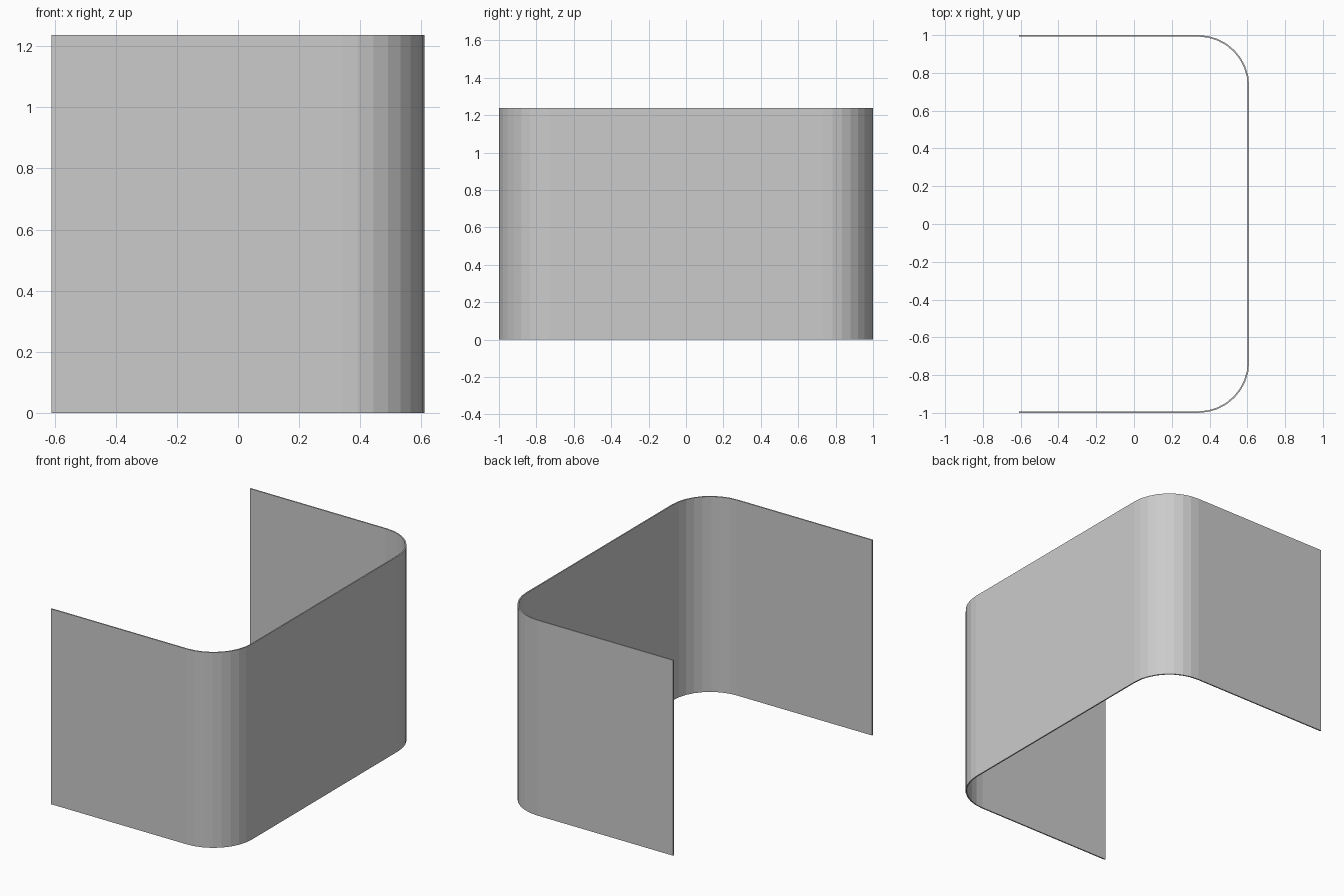
import bpy, bmesh
from math import sin, cos, pi

if "Cube" in bpy.data.objects:
    bpy.data.objects.remove(bpy.data.objects["Cube"])

HX, HY, HEIGHT = 0.61, 1.0, 1.237      # half width, half depth, height
RADIUS, WALL, SEGMENTS = 0.27, 0.008, 8


def u_profile(inset):
    """Open U outline, from the front-left end round to the back-left end."""
    r = RADIUS - inset
    cx, cy = HX - RADIUS, HY - RADIUS
    arc = [(cx + r * sin(i * pi / 2 / SEGMENTS), -cy - r * cos(i * pi / 2 / SEGMENTS))
           for i in range(SEGMENTS + 1)]
    half = [(-HX, -HY + inset)] + arc
    return half + [(x, -y) for x, y in reversed(half)]


# Thin bent panel: quad strip between outer and inner outlines, extruded up
bm = bmesh.new()
outer = [bm.verts.new((x, y, 0)) for x, y in u_profile(0)]
inner = [bm.verts.new((x, y, 0)) for x, y in u_profile(WALL)]
for i in range(len(outer) - 1):
    bm.faces.new((outer[i], outer[i + 1], inner[i + 1], inner[i]))
result = bmesh.ops.extrude_face_region(bm, geom=bm.faces[:], use_keep_orig=True)
top = [g for g in result["geom"] if isinstance(g, bmesh.types.BMVert)]
bmesh.ops.translate(bm, verts=top, vec=(0, 0, HEIGHT))
bmesh.ops.recalc_face_normals(bm, faces=bm.faces[:])

mesh = bpy.data.meshes.new("curved_panel")
bm.to_mesh(mesh)
bm.free()
panel = bpy.data.objects.new("curved_panel", mesh)
bpy.context.collection.objects.link(panel)
